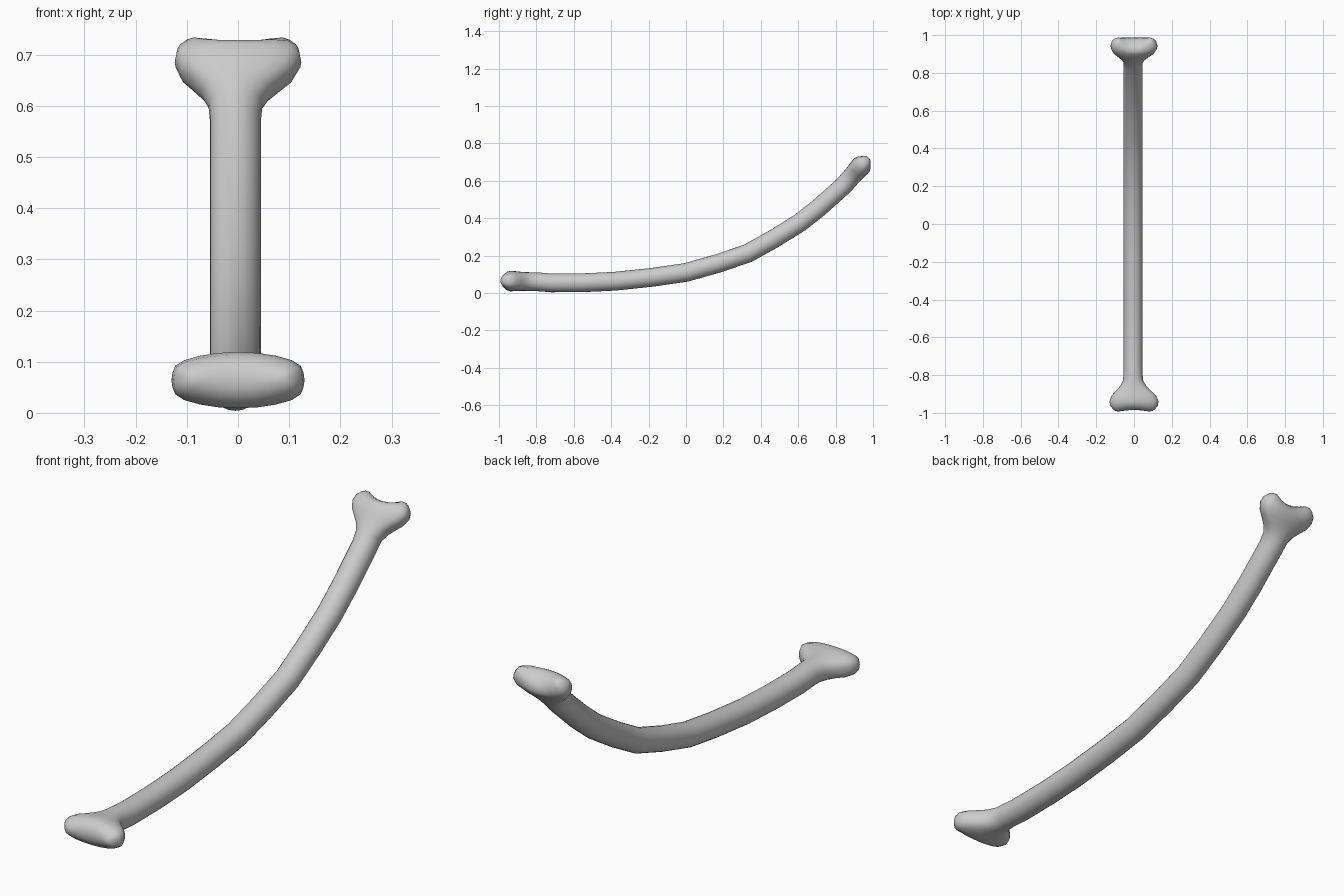
import bpy, bmesh, math
from mathutils import Vector

if "Cube" in bpy.data.objects:
    bpy.data.objects.remove(bpy.data.objects["Cube"])

N = 24        # points around each ring
CX = -0.005   # shaft sits slightly off centre

# Shaft centreline (y, z)
path = [(-0.72, 0.054), (-0.55, 0.055), (-0.38, 0.063), (-0.18, 0.084), (0.0, 0.110),
        (0.17, 0.158), (0.33, 0.212), (0.47, 0.290), (0.61, 0.377), (0.71, 0.456)]

# Knob profile: distance along axis, half width, half thickness
knob = [(-0.15, 0.050, 0.050), (-0.11, 0.053, 0.050), (-0.08, 0.068, 0.050),
        (-0.055, 0.090, 0.051), (-0.03, 0.113, 0.053), (0.0, 0.125, 0.055),
        (0.025, 0.121, 0.049), (0.044, 0.106, 0.033), (0.052, 0.094, 0.018),
        (0.055, 0.078, 0.0)]

bm = bmesh.new()


def ring(centre, axis, w, t, cx=CX, notch=0.0):
    """Rounded-slot cross-section across the axis; notch dips the middle of the end."""
    axis = Vector((0, *axis)).normalized()
    normal = Vector((0, -axis.z, axis.y))
    verts = []
    for i in range(N):
        a = 2 * math.pi * i / N
        flat = max(-1, min(1, 1.25 * math.cos(a)))
        x = t * math.cos(a) + (w - t) * flat
        dip = 1 - min(1, abs(x) / 0.08) ** 2
        n = t * math.sin(a) * (1 - 6 * notch * dip)
        p = Vector((cx + x, *centre)) + normal * n
        verts.append(bm.verts.new(p + axis * notch * -dip))
    return verts


def knob_rings(centre, end_axis, travel, size, notch):
    """Rings of one knob; travel is the direction of the whole bone."""
    out = []
    outward = Vector(end_axis).normalized()
    for s, w, t in knob:
        c = Vector(centre) + outward * s
        k = max(0, s / 0.055)
        sign = 1 if outward.dot(Vector(travel)) > 0 else -1
        width = w * (1 + (size - 1) * min(1, max(0, (s + 0.11) / 0.08)))
        f = min(1, max(0, (s + 0.11) / 0.11))
        # the dip always goes inward, so build in travel direction
        vs = ring(c, travel, width, t, CX * (1 - f), 0.0)
        for v in vs:
            dip = 1 - min(1, abs(v.co.x) / 0.08) ** 2
            v.co -= Vector((0, *outward)) * notch * k * dip
        out.append(vs)
    return out


# Lower knob, shaft, upper knob
lower = knob_rings((-0.938, 0.064), (-1, 0.03), (1, -0.03), 1.04, 0.008)
upper = knob_rings((0.940, 0.685), (0.66, 0.75), (0.66, 0.75), 0.99, 0.024)
shaft = []
for i, p in enumerate(path):
    a = Vector(path[max(0, i - 1)])
    b = Vector(path[min(len(path) - 1, i + 1)])
    shaft.append(ring(p, b - a, 0.05, 0.05))
rings = lower[::-1] + shaft + upper

# Skin the rings; end rings collapse to a closed seam
for r0, r1 in zip(rings, rings[1:]):
    for i in range(N):
        j = (i + 1) % N
        bm.faces.new((r0[i], r0[j], r1[j], r1[i]))
bmesh.ops.remove_doubles(bm, verts=bm.verts, dist=0.0005)
bmesh.ops.recalc_face_normals(bm, faces=bm.faces)

mesh = bpy.data.meshes.new("bone")
bm.to_mesh(mesh)
bm.free()
bone = bpy.data.objects.new("bone", mesh)
bpy.context.collection.objects.link(bone)
for f in mesh.polygons:
    f.use_smooth = True
